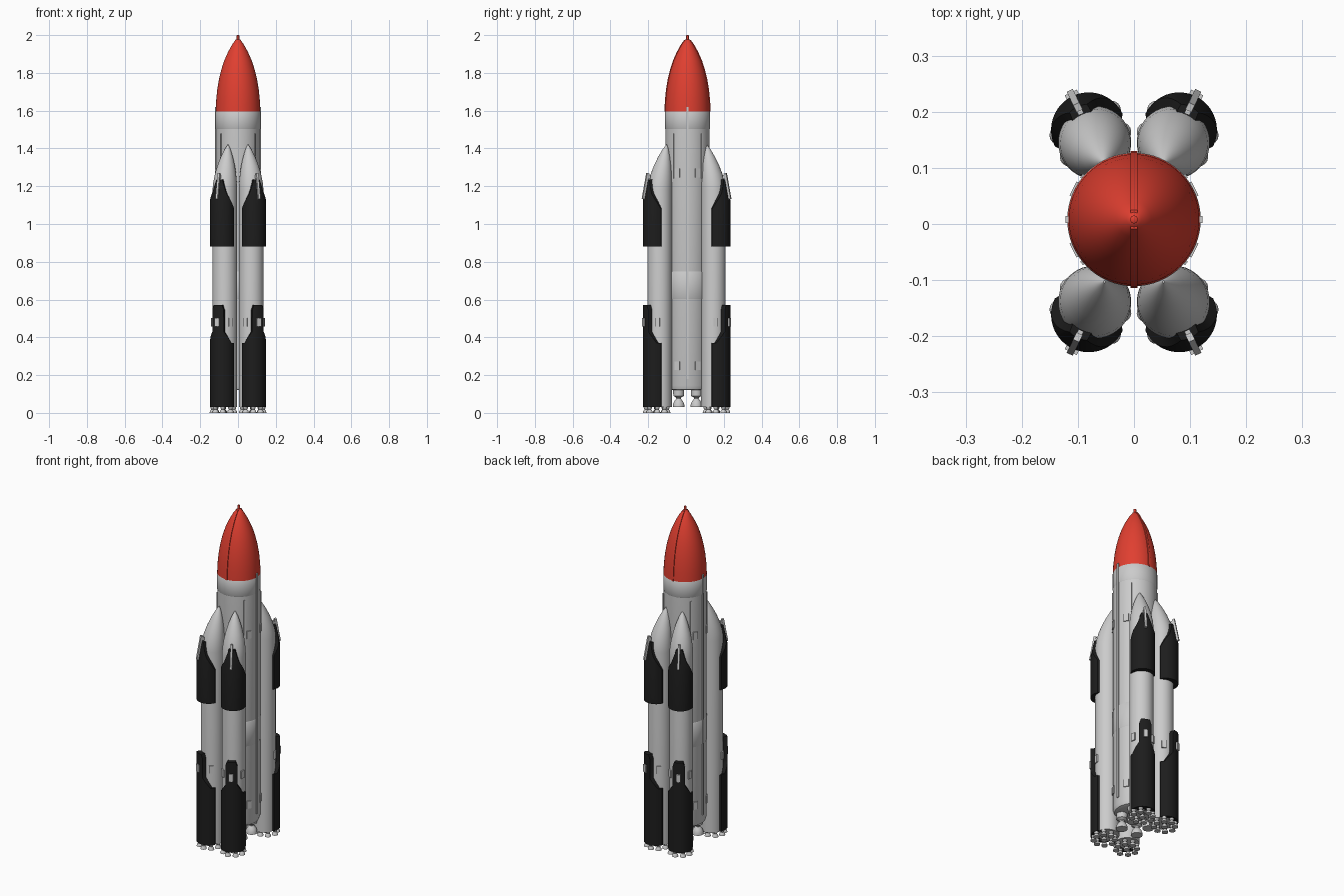
import bpy, bmesh, math
from mathutils import Matrix, Vector

if "Cube" in bpy.data.objects:
    bpy.data.objects.remove(bpy.data.objects["Cube"])

CY = 0.008          # core axis in y


def material(name, rgb):
    m = bpy.data.materials.new(name)
    m.diffuse_color = (*rgb, 1)
    m.use_nodes = True
    m.node_tree.nodes["Principled BSDF"].inputs["Base Color"].default_value = m.diffuse_color
    return m


RED = material("red_paint", (0.75, 0.05, 0.03))
BLACK = material("black_tiles", (0.012, 0.012, 0.012))


def finish(name, bm, mat=None):
    bmesh.ops.remove_doubles(bm, verts=bm.verts, dist=1e-6)
    bmesh.ops.recalc_face_normals(bm, faces=bm.faces)
    me = bpy.data.meshes.new(name)
    bm.to_mesh(me)
    bm.free()
    ob = bpy.data.objects.new(name, me)
    bpy.context.collection.objects.link(ob)
    if mat:
        me.materials.append(mat)
    bpy.ops.object.select_all(action='DESELECT')
    ob.select_set(True)
    bpy.context.view_layer.objects.active = ob
    bpy.ops.object.shade_smooth_by_angle(angle=math.radians(35))
    return ob


def loft(bm, rows, closed=True):
    vs = [[bm.verts.new(p) for p in r] for r in rows]
    n = len(rows[0])
    for a, b in zip(vs, vs[1:]):
        for i in range(n if closed else n - 1):
            j = (i + 1) % n
            bm.faces.new((a[i], a[j], b[j], b[i]))
    return vs


def lathe(bm, profile, cx=0, cy=0, seg=48, cap=True):
    # profile entries: (radius, z) or (radius, z, x shift)
    rows = []
    for r, z, *s in profile:
        x0 = cx + (s[0] if s else 0)
        rows.append([(x0 + r * math.cos(2 * math.pi * i / seg),
                      cy + r * math.sin(2 * math.pi * i / seg), z) for i in range(seg)])
    vs = loft(bm, rows)
    if cap:
        bm.faces.new(vs[0])
        bm.faces.new(vs[-1])


def box(bm, radius, angle, z, size, cx=0, cy=0, tilt=0):
    # box sitting on a cylinder wall; size = (depth, width, height)
    m = (Matrix.Translation((cx, cy, 0)) @ Matrix.Rotation(math.radians(angle), 4, 'Z')
         @ Matrix.Translation((radius, 0, z)) @ Matrix.Rotation(math.radians(tilt), 4, 'Y')
         @ Matrix.Diagonal((*size, 1)))
    bmesh.ops.create_cube(bm, size=1, matrix=m)


# Core stage
bm = bmesh.new()
lathe(bm, [(0.095, 0.12), (0.11, 0.125), (0.117, 0.145), (0.117, 1.6)], cy=CY, seg=64)
finish("core_stage", bm)

# Raised bands on the core
bm = bmesh.new()
for z0, z1 in ((1.5, 1.6), (0.6, 0.75)):
    lathe(bm, [(0.116, z0), (0.119, z0 + 0.005), (0.119, z1 - 0.005), (0.116, z1)], cy=CY, seg=64)
finish("core_bands", bm)

# Nose fairing with tip
nose = [(0.118, 1.595), (0.116, 1.65), (0.11, 1.71), (0.101, 1.765), (0.089, 1.815),
        (0.073, 1.865), (0.053, 1.91), (0.031, 1.95), (0.013, 1.975)]
bm = bmesh.new()
lathe(bm, nose + [(0.007, 1.978), (0.007, 1.998), (0.004, 2.0)], cy=CY, seg=64)
finish("nose_fairing", bm, RED)

# Seam rib running over the fairing, front to back
bm = bmesh.new()
for s in (-1, 1):
    rows = []
    for r, z in nose:
        y0, y1 = CY + s * (r - 0.01), CY + s * (r + 0.004)
        rows.append([(-0.006, y0, z), (0.006, y0, z), (0.006, y1, z), (-0.006, y1, z)])
    vs = loft(bm, rows)
    bm.faces.new(vs[0])
    bm.faces.new(vs[-1])
finish("fairing_seam", bm, RED)

# Cable ducts
bm = bmesh.new()
for a in (0, 180):
    box(bm, 0.117, a, 0.9, (0.011, 0.012, 1.44), cy=CY)
for a in (40, 140, 220, 320):
    box(bm, 0.117, a, 1.36, (0.01, 0.008, 0.24), cy=CY)
finish("cable_ducts", bm)

# Core hatches
bm = bmesh.new()
for side in (0, 180):
    for a in (-27, 27):
        for z in (0.25, 1.27):
            box(bm, 0.116, side + a, z, (0.012, 0.028, 0.045), cy=CY)
finish("core_hatches", bm)

# Core engines
bm = bmesh.new()
for sx in (-1, 1):
    for sy in (-1, 1):
        lathe(bm, [(0.031, 0.03), (0.03, 0.045), (0.024, 0.06), (0.012, 0.075), (0.014, 0.082),
                   (0.028, 0.09), (0.03, 0.125)], sx * 0.052, CY + sy * 0.047, 24)
finish("core_engines", bm)

# ---- Booster parts, built around the origin with local +x facing outward ----
parts = []

# Booster body with nose leaning toward the core
bm = bmesh.new()
lathe(bm, [(0.065, 0.03), (0.065, 1.18), (0.0625, 1.22, -0.003), (0.056, 1.265, -0.009),
           (0.046, 1.31, -0.017), (0.032, 1.355, -0.026), (0.016, 1.395, -0.034),
           (0.002, 1.42, -0.04)], seg=40)
parts.append(finish("booster_body", bm))


def top_upper(a):
    for a0, z0, a1, z1 in ((0, 1.235, 22, 1.235), (22, 1.235, 45, 1.16), (45, 1.16, 90, 1.08)):
        if a <= a1:
            return z0 + (z1 - z0) * (a - a0) / (a1 - a0)


def top_lower(a):
    if a <= 22:
        return 0.57
    if a <= 30:
        return 0.57 - 0.025 * (a - 22) / 8
    return 0.43 - 0.06 * min(1, (a - 30) / 40)


# Outer half-shell pods
def pod(name, z0, top, taper_z):
    half = [0, 8, 15, 22, 30, 30.3, 38, 46, 54, 62, 70, 80, 90]
    angs = [-a for a in half[:0:-1]] + half
    R, off = 0.067, 0.025

    def pt(a, r, o, z):
        t = math.radians(a)
        return (o + r * math.cos(t), r * math.sin(t), z)
    rows = [[], [], [], [], []]
    for a in angs:
        zt = top(abs(a))
        zm = min(zt - 0.004, taper_z)
        r = R - 0.2 * max(0, zt - taper_z)
        rows[0].append(pt(a, 0.05, 0, z0))
        rows[1].append(pt(a, R, off, z0))
        rows[2].append(pt(a, R, off, zm))
        rows[3].append(pt(a, r, off, zt))
        rows[4].append(pt(a, 0.05, 0, zt))
    bm = bmesh.new()
    vs = loft(bm, rows, closed=False)
    for k in (0, -1):
        bm.faces.new([row[k] for row in vs])
    # inner wall hidden in the body
    for i in range(len(angs) - 1):
        bm.faces.new((vs[4][i], vs[4][i + 1], vs[0][i + 1], vs[0][i]))
    parts.append(finish(name, bm, BLACK))


pod("upper_pod", 0.88, top_upper, 1.13)
pod("lower_pod", 0.03, top_lower, 9)

# Booster hatches and the strut above the upper pod
bm = bmesh.new()
for a in (-54, 54):
    box(bm, 0.065, a, 0.48, (0.012, 0.024, 0.045))
box(bm, 0.092, 0, 0.48, (0.014, 0.024, 0.045))
parts.append(finish("booster_hatches", bm))
bm = bmesh.new()
box(bm, 0.083, 0, 1.2, (0.014, 0.012, 0.14), tilt=-11)
box(bm, 0.066, 0, 1.25, (0.02, 0.01, 0.02))
parts.append(finish("booster_strut", bm))

# Booster engine cluster
bm = bmesh.new()
bell = [(0.017, 0.0), (0.015, 0.01), (0.008, 0.019), (0.012, 0.024), (0.013, 0.035)]
spots = [(0.018, 0)] + [(0.018 + 0.056 * math.cos(math.pi * (i + 0.5) / 4),
                         0.056 * math.sin(math.pi * (i + 0.5) / 4)) for i in range(8)]
for x, y in spots:
    lathe(bm, bell, x, y, 16)
parts.append(finish("booster_engines", bm))

# Place four boosters
places = [(sx, sy) for sx in (1, -1) for sy in (-1, 1)]
for p in parts:
    base = p.name
    for k, (sx, sy) in enumerate(places):
        ob = p if k == 0 else p.copy()
        if k:
            bpy.context.collection.objects.link(ob)
        ob.name = f"{base}_{k + 1}"
        ob.location = (sx * 0.07, 0.003 + sy * 0.142, 0)
        ob.rotation_euler = (0, 0, math.atan2(sy * 0.9, sx * 0.43))
